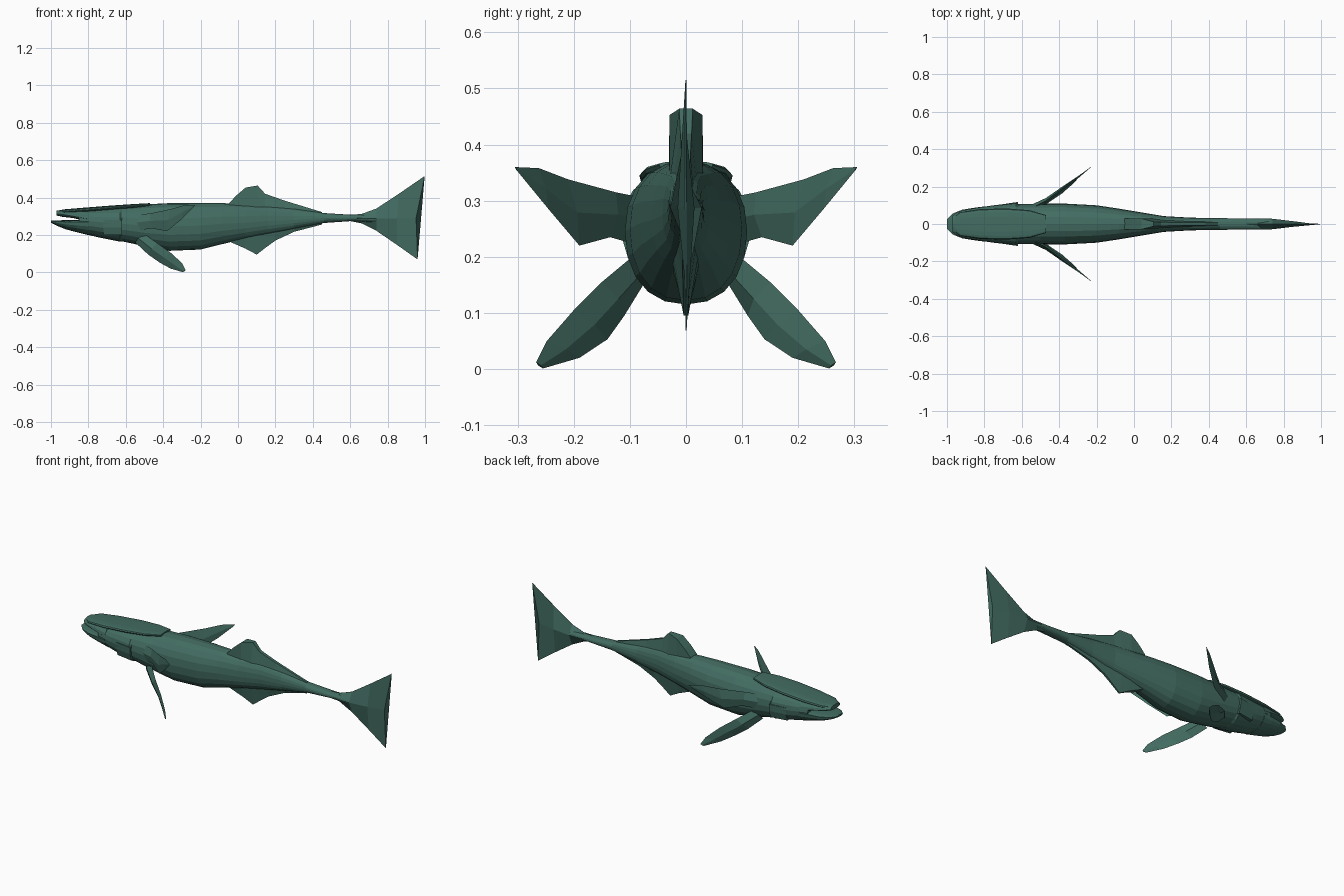
import bpy, bmesh, math
from mathutils import Vector

skin = bpy.data.materials.new("skin")
skin.diffuse_color = (0.055, 0.15, 0.12, 1)


def finish(name, bm):
    bmesh.ops.recalc_face_normals(bm, faces=bm.faces)
    me = bpy.data.meshes.new(name)
    bm.to_mesh(me)
    bm.free()
    ob = bpy.data.objects.new(name, me)
    bpy.context.collection.objects.link(ob)
    me.materials.append(skin)
    return ob


def skin_rings(name, rings):
    """Bridge closed rings of points and cap the ends."""
    bm = bmesh.new()
    rows = [[bm.verts.new(p) for p in r] for r in rings]
    n = len(rows[0])
    for a, b in zip(rows, rows[1:]):
        for i in range(n):
            j = (i + 1) % n
            bm.faces.new((a[i], a[j], b[j], b[i]))
    bm.faces.new(rows[0])
    bm.faces.new(rows[-1])
    return finish(name, bm)


def oval(x, w, top, mid, bot, n=20, e=0.9):
    pts = []
    for i in range(n):
        t = 2 * math.pi * i / n
        c, s = math.cos(t), math.sin(t)
        h = top - mid if s > 0 else mid - bot
        pts.append((x, w * math.copysign(abs(c) ** e, c),
                    mid + h * math.copysign(abs(s) ** e, s)))
    return pts


def loft(name, stations, **kw):
    return skin_rings(name, [oval(*s, **kw) for s in stations])


# Body: x, half width, top, widest height, bottom
loft("body", [
    (-0.85, 0.086, 0.338, 0.28, 0.212), (-0.75, 0.100, 0.345, 0.27, 0.188),
    (-0.63, 0.114, 0.355, 0.26, 0.164), (-0.62, 0.106, 0.356, 0.26, 0.166),
    (-0.50, 0.108, 0.363, 0.25, 0.140), (-0.37, 0.109, 0.370, 0.245, 0.115),
    (-0.20, 0.100, 0.371, 0.25, 0.122), (-0.08, 0.082, 0.370, 0.26, 0.152),
    (0.04, 0.062, 0.365, 0.265, 0.180), (0.16, 0.042, 0.358, 0.275, 0.203),
    (0.30, 0.034, 0.342, 0.28, 0.232), (0.46, 0.031, 0.317, 0.29, 0.264),
    (0.62, 0.030, 0.307, 0.29, 0.275), (0.74, 0.026, 0.310, 0.287, 0.265)])

# Jaws, parted at the front
loft("upper_jaw", [
    (-0.97, 0.045, 0.330, 0.312, 0.304), (-0.94, 0.066, 0.334, 0.310, 0.297),
    (-0.88, 0.080, 0.337, 0.300, 0.290), (-0.80, 0.092, 0.342, 0.285, 0.270)])
loft("lower_jaw", [
    (-1.00, 0.026, 0.278, 0.274, 0.266), (-0.97, 0.056, 0.278, 0.272, 0.250),
    (-0.92, 0.076, 0.279, 0.270, 0.230), (-0.86, 0.086, 0.280, 0.270, 0.214),
    (-0.80, 0.094, 0.285, 0.270, 0.199)])

# Flat sucker disc on top of the head
loft("sucker_disc", [
    (-0.97, 0.030, 0.328, 0.320, 0.312), (-0.93, 0.064, 0.337, 0.325, 0.317),
    (-0.82, 0.080, 0.346, 0.333, 0.322), (-0.68, 0.083, 0.357, 0.345, 0.332),
    (-0.56, 0.074, 0.365, 0.355, 0.342), (-0.47, 0.048, 0.370, 0.364, 0.352)],
    n=16, e=0.75)

# Raised gill covers
for side, label in ((1, "left"), (-1, "right")):
    skin_rings("gill_cover_" + label, [
        [(x, side * (w - d), z) for z, d in ((0.28, 0.0), (0.24, 0.002), (0.20, 0.014))] +
        [(x, side * (w - 0.04), 0.20), (x, side * (w - 0.04), 0.28)]
        for x, w in ((-0.72, 0.103), (-0.62, 0.118))])


def fin_box(name, stations):
    """x, outer z, outer half width, root z, root half width."""
    skin_rings(name, [[(x, -a, z), (x, a, z), (x, b, r), (x, -b, r)]
                      for x, z, a, r, b in stations])


# Fins on the midline
fin_box("dorsal_fin", [
    (-0.05, 0.367, 0.030, 0.340, 0.030), (-0.01, 0.410, 0.030, 0.340, 0.030),
    (0.04, 0.453, 0.029, 0.340, 0.030), (0.105, 0.464, 0.012, 0.330, 0.030),
    (0.145, 0.420, 0.010, 0.325, 0.025), (0.25, 0.383, 0.008, 0.315, 0.020),
    (0.45, 0.322, 0.006, 0.295, 0.015)])
fin_box("anal_fin", [
    (-0.05, 0.166, 0.020, 0.200, 0.030), (0.04, 0.127, 0.010, 0.210, 0.028),
    (0.10, 0.095, 0.004, 0.220, 0.025), (0.145, 0.130, 0.005, 0.230, 0.022),
    (0.20, 0.170, 0.006, 0.240, 0.020), (0.30, 0.217, 0.006, 0.250, 0.018),
    (0.45, 0.256, 0.005, 0.275, 0.015)])

# Tail fin: top, middle and bottom edge points with middle half width
tail = [((0.60, 0.308), (0.60, 0.290), (0.60, 0.274), 0.029),
        ((0.66, 0.312), (0.66, 0.289), (0.66, 0.262), 0.030),
        ((0.74, 0.341), (0.74, 0.287), (0.74, 0.222), 0.028),
        ((0.86, 0.420), (0.85, 0.287), (0.85, 0.147), 0.015),
        ((0.998, 0.515), (0.952, 0.290), (0.96, 0.069), 0.002)]
skin_rings("tail_fin", [
    [(t[0], -0.001, t[1]), (t[0], 0.001, t[1]), (m[0], h, m[1]),
     (b[0], 0.001, b[1]), (b[0], -0.001, b[1]), (m[0], -h, m[1])]
    for t, m, b, h in tail])


def paired_fin(name, stations, root, tip):
    """Flat blade between two edge lines, thick ridge in the middle, mirrored."""
    rings = []
    for k, (p, q) in enumerate(stations):
        p, q = Vector(p), Vector(q)
        f = k / (len(stations) - 1)
        nrm = Vector((-0.55, 0.8, 0.0)).normalized() * (root + (tip - root) * f)
        m = (p + q) / 2
        rings.append([p, m + nrm, q, m - nrm])
    ob = skin_rings(name, rings)
    ob.modifiers.new("both_sides", 'MIRROR').use_axis = (False, True, False)


paired_fin("pectoral_fins", [
    ((-0.55, 0.085, 0.307), (-0.55, 0.090, 0.222)),
    ((-0.47, 0.125, 0.315), (-0.46, 0.135, 0.235)),
    ((-0.36, 0.210, 0.338), (-0.38, 0.190, 0.220)),
    ((-0.29, 0.262, 0.358), (-0.30, 0.245, 0.285)),
    ((-0.23, 0.305, 0.360), (-0.235, 0.300, 0.352))], 0.014, 0.001)
paired_fin("pelvic_fins", [
    ((-0.50, 0.090, 0.205), (-0.55, 0.070, 0.160)),
    ((-0.43, 0.150, 0.155), (-0.48, 0.110, 0.095)),
    ((-0.36, 0.200, 0.105), (-0.42, 0.140, 0.053)),
    ((-0.30, 0.248, 0.050), (-0.36, 0.190, 0.020)),
    ((-0.28, 0.267, 0.012), (-0.295, 0.255, 0.001))], 0.014, 0.003)
